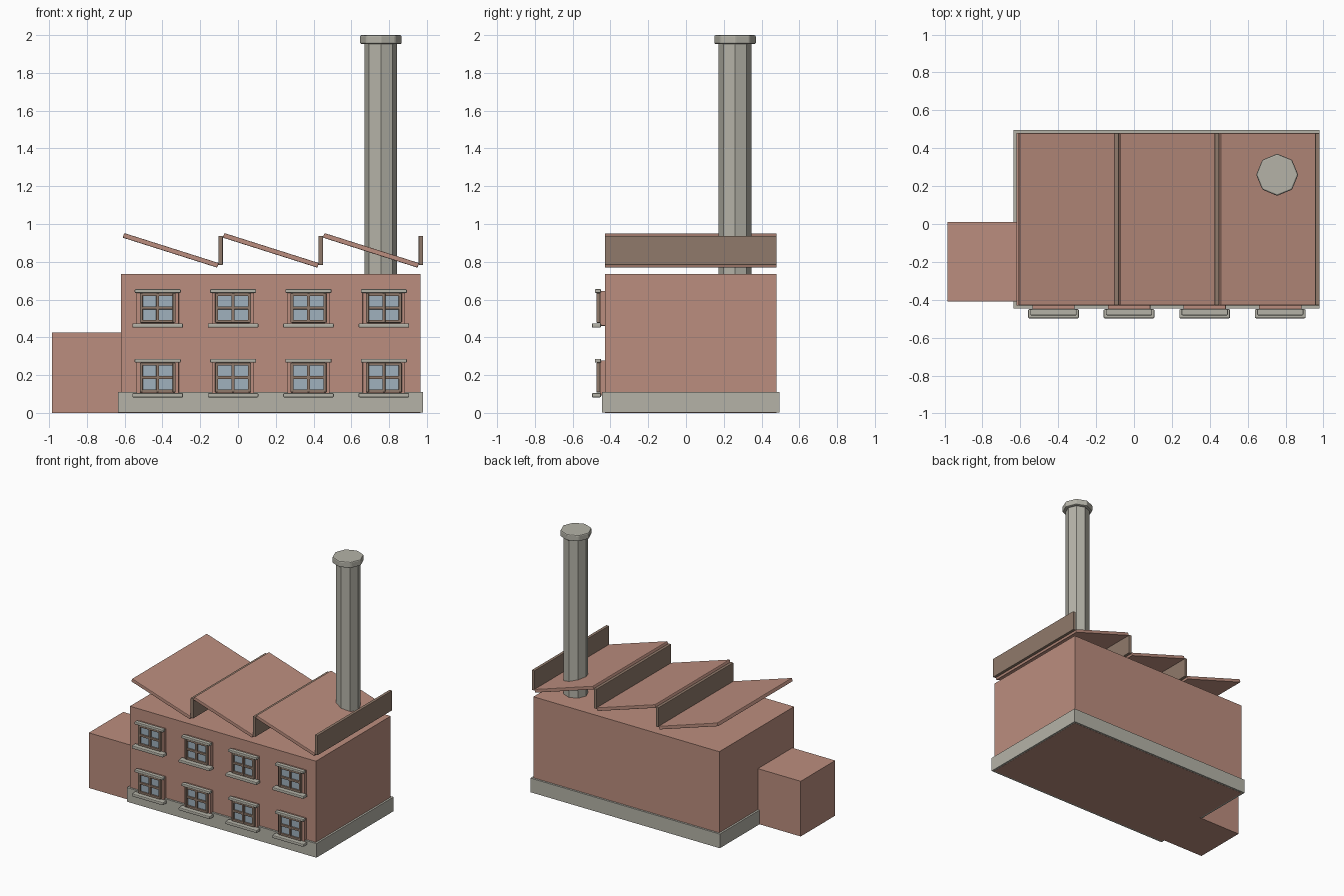
import bpy
import bmesh
from mathutils import Matrix

cube = bpy.data.objects.get("Cube")
if cube:
    bpy.data.objects.remove(cube, do_unlink=True)


def material(name, color):
    m = bpy.data.materials.new(name)
    m.use_nodes = True
    m.diffuse_color = (*color, 1)
    m.node_tree.nodes["Principled BSDF"].inputs["Base Color"].default_value = (*color, 1)
    return m


BRICK = material("brick", (0.50, 0.27, 0.21))
STONE = material("stone", (0.46, 0.45, 0.39))
BROWN = material("brown_frame", (0.28, 0.195, 0.147))
GLASS = material("window_glass", (0.35, 0.44, 0.51))


def finish(name, bm, mat, bevel=0):
    bmesh.ops.recalc_face_normals(bm, faces=bm.faces)
    mesh = bpy.data.meshes.new(name)
    bm.to_mesh(mesh)
    bm.free()
    mesh.materials.append(mat)
    obj = bpy.data.objects.new(name, mesh)
    bpy.context.collection.objects.link(obj)
    if bevel:
        mod = obj.modifiers.new("edge_bevel", "BEVEL")
        mod.width = bevel
        mod.segments = 2
        mod.limit_method = "ANGLE"
    return obj


def box(name, xs, ys, zs, mat, bevel=0):
    """Box from its low and high limits on each axis."""
    bm = bmesh.new()
    spans = (xs, ys, zs)
    centre = [(a + b) / 2 for a, b in spans]
    size = [b - a for a, b in spans]
    bmesh.ops.create_cube(bm, size=1, matrix=Matrix.Translation(centre) @ Matrix.Diagonal((*size, 1)))
    return finish(name, bm, mat, bevel)


def prism(name, profile, ys, mat, bevel=0):
    """Side profile in x and z, extruded along y."""
    bm = bmesh.new()
    face = bm.faces.new([bm.verts.new((x, ys[0], z)) for x, z in profile])
    out = bmesh.ops.extrude_face_region(bm, geom=[face])
    verts = [v for v in out["geom"] if isinstance(v, bmesh.types.BMVert)]
    bmesh.ops.translate(bm, verts=verts, vec=(0, ys[1] - ys[0], 0))
    return finish(name, bm, mat, bevel)


def column(name, x, y, radius, zs, mat, bevel=0):
    bm = bmesh.new()
    bmesh.ops.create_cone(bm, cap_ends=True, segments=8, radius1=radius, radius2=radius,
                          depth=zs[1] - zs[0],
                          matrix=Matrix.Translation((x, y, sum(zs) / 2)))
    return finish(name, bm, mat, bevel)


# Main hall, plinth and side annex
DEPTH = (-0.43, 0.48)
box("main_hall", (-0.62, 0.965), DEPTH, (0, 0.735), BRICK)
box("plinth", (-0.635, 0.98), (-0.445, 0.495), (0.001, 0.11), STONE)
box("annex", (-0.985, -0.61), (-0.41, 0.01), (0, 0.425), BRICK)

# Sawtooth roof: sloping panels with upright risers
for i in range(3):
    dx = i * 0.53
    slope = [(-0.602, 0.952), (-0.611, 0.928), (-0.110, 0.769), (-0.101, 0.793)]
    prism(f"roof_slope_{i + 1}", [(x + dx, z) for x, z in slope], DEPTH, BRICK, 0.004)
    box(f"roof_riser_{i + 1}", (-0.104 + dx, -0.08 + dx), DEPTH, (0.783, 0.937), BROWN, 0.004)

# Chimney
column("chimney_shaft", 0.756, 0.26, 0.087, (0.735, 1.96), STONE)
column("chimney_cap", 0.756, 0.26, 0.111, (1.952, 2.0), STONE, 0.008)


def window(tag, x, z):
    """Window centred on x, with z at the middle of the glass."""
    def part(name, cx, half_w, y_front, y_back, low, high, mat, bevel=0):
        box(f"window_{name}_{tag}", (x + cx - half_w, x + cx + half_w),
            (y_front, y_back), (z + low, z + high), mat, bevel)

    part("casing", 0, 0.112, -0.455, -0.425, -0.095, 0.09, BRICK, 0.003)
    part("pane", 0, 0.088, -0.460, -0.453, -0.07, 0.07, GLASS)
    # Sash: jambs and mullion, then rails
    for name, cx in (("left_jamb", 0.087), ("mullion", 0), ("right_jamb", -0.087)):
        part(name, cx, 0.008, -0.475, -0.454, -0.078, 0.078, BROWN, 0.003)
    for name, cz in (("top_rail", 0.071), ("middle_rail", 0), ("bottom_rail", -0.071)):
        part(name, 0, 0.09, -0.473, -0.454, cz - 0.008, cz + 0.008, BROWN, 0.003)
    part("lintel", 0, 0.122, -0.482, -0.45, 0.079, 0.099, STONE, 0.005)
    part("sill", 0, 0.134, -0.498, -0.45, -0.105, -0.082, STONE, 0.006)


# Two floors of four windows
for floor, height in (("lower", 0.187), ("upper", 0.556)):
    for i in range(4):
        window(f"{floor}_{i + 1}", -0.425 + i * 0.399, height)
